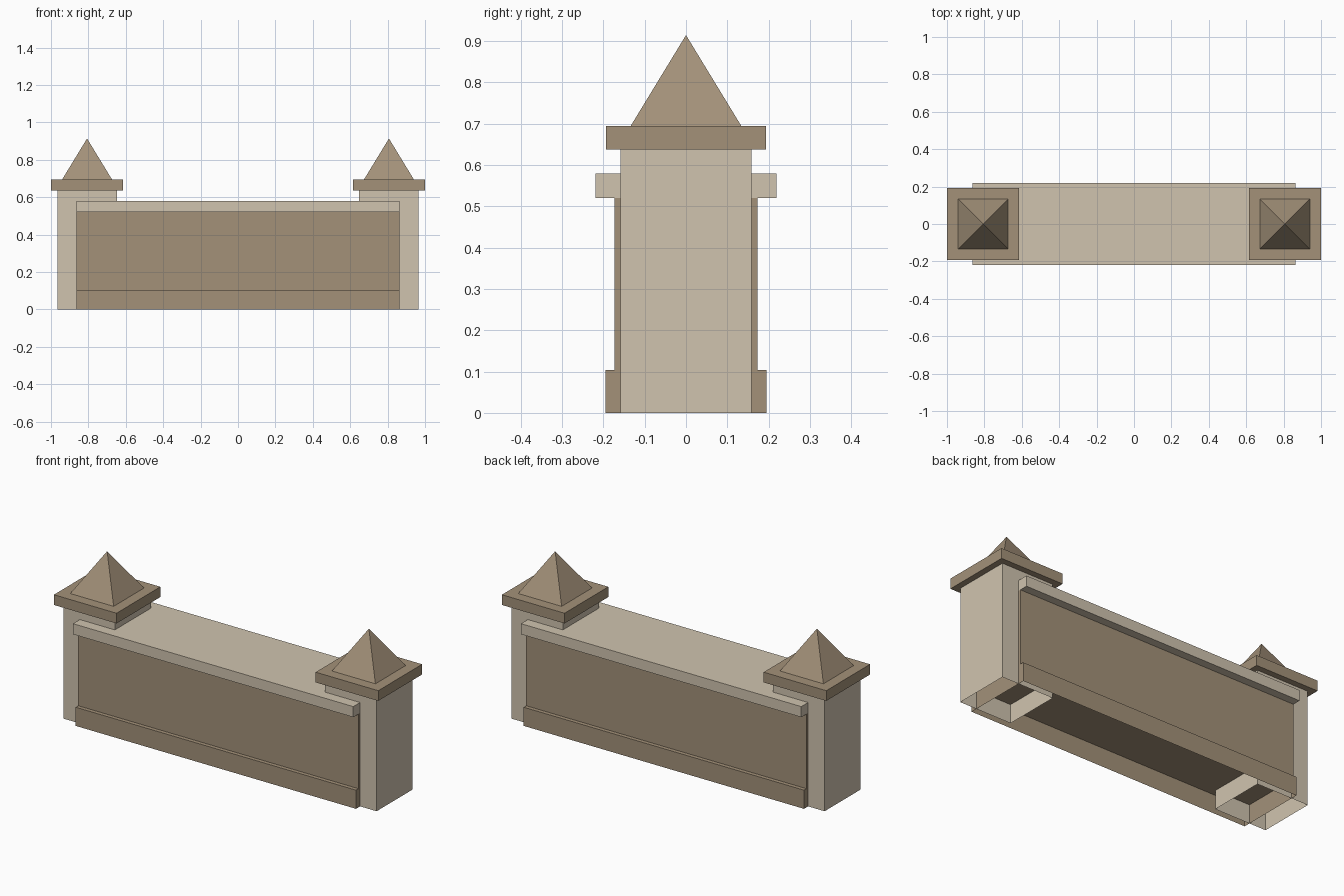
import bpy
import bmesh
from mathutils import Matrix, Vector

cube = bpy.data.objects.get("Cube")
if cube:
    bpy.data.objects.remove(cube, do_unlink=True)


def srgb(hex_code):
    channels = [int(hex_code[i:i + 2], 16) / 255 for i in (0, 2, 4)]
    return tuple(c / 12.92 if c <= 0.04045 else ((c + 0.055) / 1.055) ** 2.4
                 for c in channels) + (1.0,)


def make_material(name, hex_code):
    mat = bpy.data.materials.new(name)
    mat.use_nodes = True
    mat.diffuse_color = srgb(hex_code)
    mat.node_tree.nodes["Principled BSDF"].inputs["Base Color"].default_value = mat.diffuse_color
    return mat


pale_stone = make_material("pale stone", "D0C4AF")
brown_stone = make_material("brown stone", "A39179")


def finish(name, bm, mat):
    mesh = bpy.data.meshes.new(name)
    bm.to_mesh(mesh)
    bm.free()
    mesh.materials.append(mat)
    obj = bpy.data.objects.new(name, mesh)
    bpy.context.collection.objects.link(obj)
    return obj


def box(name, mat, x, half_x, half_y, bottom, top, open_bottom=False):
    bm = bmesh.new()
    place = (Matrix.Translation((x, 0, (bottom + top) / 2))
             @ Matrix.Diagonal((2 * half_x, 2 * half_y, top - bottom, 1)))
    bmesh.ops.create_cube(bm, size=1, matrix=place)
    if open_bottom:
        down = [f for f in bm.faces if f.normal.z < -0.9]
        bmesh.ops.delete(bm, geom=down, context="FACES_ONLY")
    return finish(name, bm, mat)


def pyramid(name, mat, x, half, bottom, top):
    bm = bmesh.new()
    base = [bm.verts.new((x + half * a, half * b, bottom))
            for a, b in ((-1, -1), (1, -1), (1, 1), (-1, 1))]
    tip = bm.verts.new(Vector((x, 0, top)))
    bm.faces.new(base[::-1])
    for i in range(4):
        bm.faces.new((base[i], base[(i + 1) % 4], tip))
    return finish(name, bm, mat)


# Wall: hollow plinth, body and overhanging coping
LENGTH = 0.864
box("plinth", brown_stone, 0, LENGTH, 0.195, 0, 0.104, open_bottom=True)
box("wall_body", brown_stone, 0, LENGTH, 0.173, 0.104, 0.52)
box("coping", pale_stone, 0, LENGTH, 0.219, 0.52, 0.579)

# End pillars: hollow shaft, cap slab and pointed finial
for side, sign in (("left", 1), ("right", -1)):
    x = sign * 0.807
    box(side + "_pillar", pale_stone, x, 0.159, 0.159, 0, 0.637, open_bottom=True)
    box(side + "_cap", brown_stone, x, 0.193, 0.193, 0.637, 0.694)
    pyramid(side + "_finial", brown_stone, x, 0.134, 0.694, 0.914)
